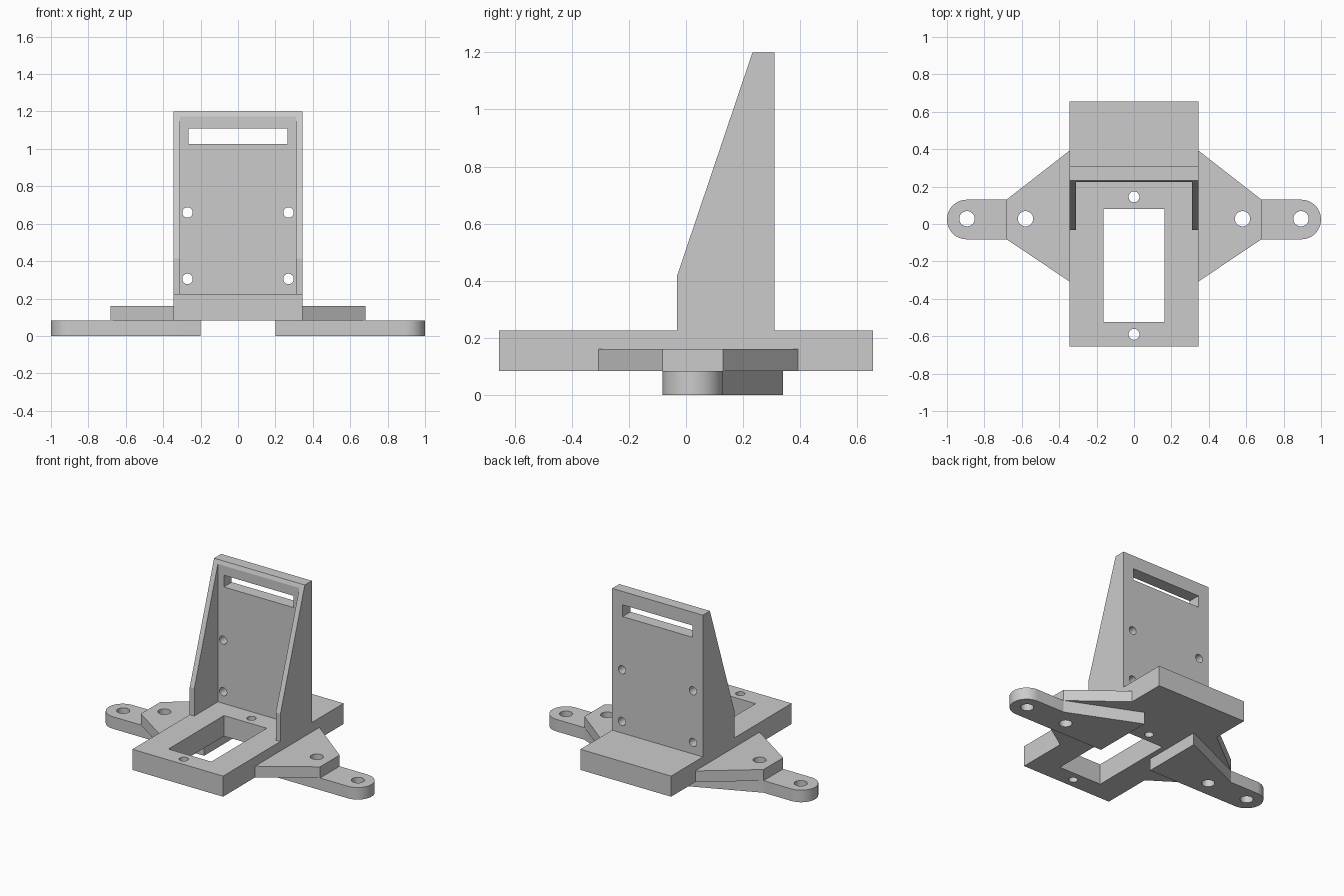
import bpy, bmesh, math
from mathutils import Vector

if "Cube" in bpy.data.objects:
    bpy.data.objects.remove(bpy.data.objects["Cube"])

grey = bpy.data.materials.new("plain grey")
grey.diffuse_color = (0.6, 0.6, 0.6, 1)
grey.use_nodes = True
grey.node_tree.nodes["Principled BSDF"].inputs["Base Color"].default_value = grey.diffuse_color


def prism(name, pts, axis, lo, hi):
    """Extrude a 2D outline: (x, y) along z, (y, z) along x, or (x, z) along y."""
    place = {"x": lambda a, b, t: (t, a, b),
             "y": lambda a, b, t: (a, t, b),
             "z": lambda a, b, t: (a, b, t)}[axis]
    bm = bmesh.new()
    face = bm.faces.new([bm.verts.new(place(a, b, lo)) for a, b in pts])
    ext = bmesh.ops.extrude_face_region(bm, geom=[face])
    shift = Vector(place(0, 0, hi - lo))
    bmesh.ops.translate(bm, vec=shift,
                        verts=[v for v in ext["geom"] if isinstance(v, bmesh.types.BMVert)])
    bmesh.ops.recalc_face_normals(bm, faces=bm.faces)
    mesh = bpy.data.meshes.new(name)
    bm.to_mesh(mesh)
    bm.free()
    mesh.materials.append(grey)
    obj = bpy.data.objects.new(name, mesh)
    bpy.context.collection.objects.link(obj)
    return obj


def rect(a0, a1, b0, b1):
    return [(a0, b0), (a1, b0), (a1, b1), (a0, b1)]


def arc(a, b, r, start=0, sweep=360, n=32):
    count = n if sweep == 360 else n + 1
    return [(a + r * math.cos(math.radians(start + sweep * i / n)),
             b + r * math.sin(math.radians(start + sweep * i / n))) for i in range(count)]


def cut(obj, outlines, axis, lo, hi):
    """Cut each outline through the object, then drop the cutter."""
    for pts in outlines:
        cutter = prism("cutter", pts, axis, lo, hi)
        cutter.hide_render = True
        mod = obj.modifiers.new("cut", "BOOLEAN")
        mod.operation, mod.solver, mod.object = "DIFFERENCE", "EXACT", cutter
        bpy.context.view_layer.objects.active = obj
        bpy.ops.object.modifier_apply(modifier=mod.name)
        bpy.data.objects.remove(cutter)


def smooth(obj):
    bpy.ops.object.select_all(action="DESELECT")
    obj.select_set(True)
    bpy.context.view_layer.objects.active = obj
    bpy.ops.object.shade_smooth_by_angle(angle=math.radians(15))


W = 0.345

# base plate with window and two screw holes
base = prism("base_plate", rect(-W, W, -0.655, 0.655), "z", 0.083, 0.225)
cut(base, [rect(-0.163, 0.163, -0.523, 0.08),
           arc(0, 0.145, 0.029), arc(0, -0.59, 0.029)], "z", 0, 0.4)
smooth(base)

# upright wall with side gussets, hollowed between the gussets
upright = prism("upright_wall", [(-0.032, 0.225), (0.31, 0.225), (0.31, 1.2),
                                 (0.233, 1.2), (-0.032, 0.415)], "x", -W, W)
cut(upright, [rect(-0.31, 0.31, 0.1, 1.4)], "y", -0.2, 0.224)
cut(upright, [rect(-0.265, 0.265, 1.027, 1.108)]
    + [arc(x, z, 0.028) for x in (-0.27, 0.27) for z in (0.305, 0.66)], "y", 0.1, 0.5)
smooth(upright)

# mounting wings and the rounded arms below them, on both sides
for side, s in (("right", 1), ("left", -1)):
    wing_pts = [(W, -0.307), (0.682, -0.082), (0.682, 0.13), (W, 0.392)]
    arm_pts = ([(0.2, -0.082)] + arc(0.894, 0.024, 0.106, -90, 180, 24)
               + [(0.682, 0.13), (0.2, 0.34)])
    for name, pts, lo, hi in (("wing", wing_pts, 0.083, 0.16), ("arm", arm_pts, 0, 0.083)):
        part = prism(f"{side}_{name}", [(s * x, y) for x, y in pts], "z", lo, hi)
        holes = [0.58] if name == "wing" else [0.58, 0.893]
        cut(part, [arc(s * x, 0.028, 0.041) for x in holes], "z", -0.1, 0.3)
        smooth(part)
